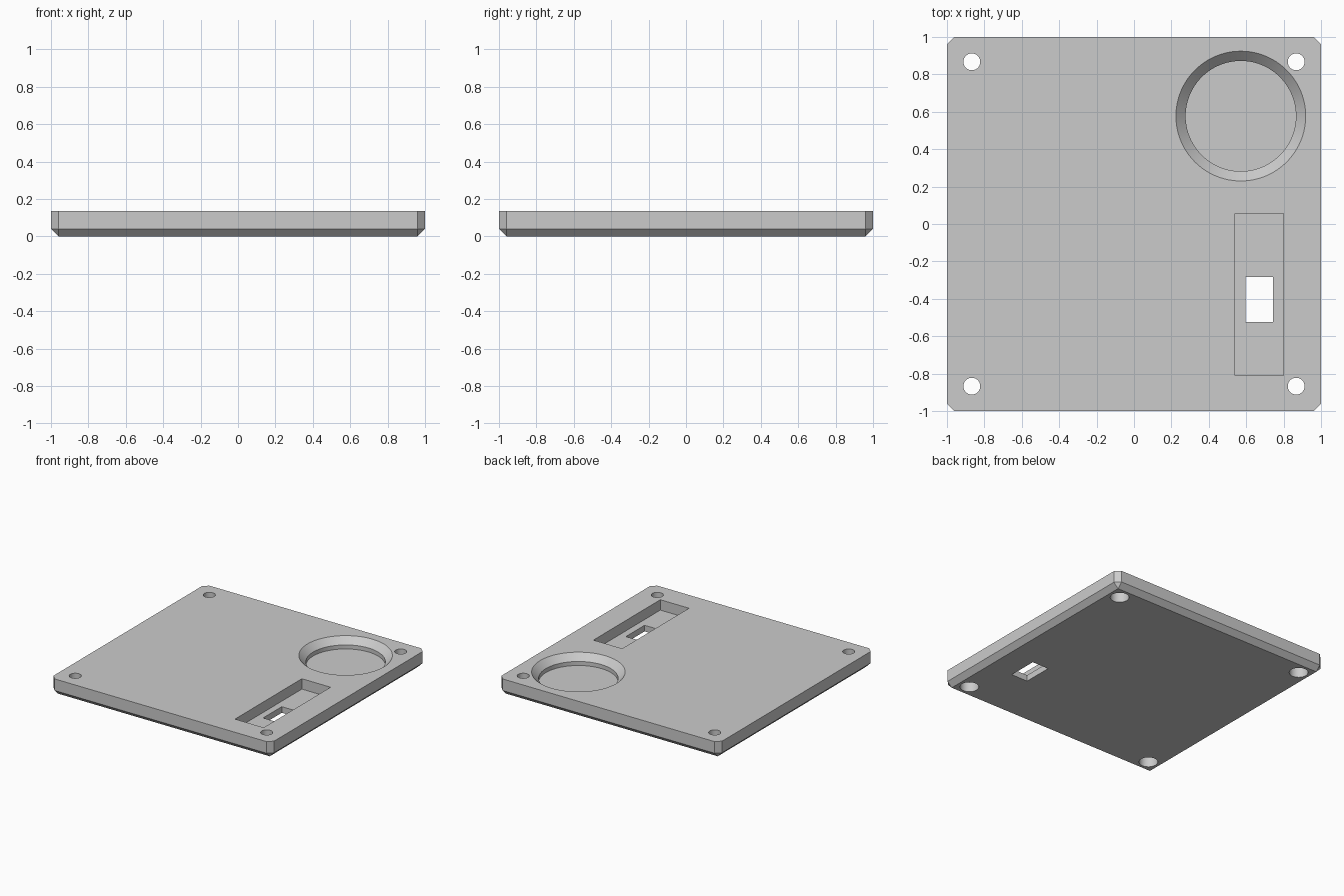
import bpy, bmesh
from math import radians
from mathutils import Matrix, Vector

default = bpy.data.objects.get("Cube")
if default:
    bpy.data.objects.remove(default, do_unlink=True)

TOP = 0.135
POCKET = 0.05    # floor height of the recesses

grey = bpy.data.materials.new("light_grey")
grey.use_nodes = True
colour = (0.6, 0.6, 0.6, 1)
grey.diffuse_color = colour
grey.node_tree.nodes["Principled BSDF"].inputs["Base Color"].default_value = colour


def add_object(name, bm):
    mesh = bpy.data.meshes.new(name)
    bmesh.ops.recalc_face_normals(bm, faces=bm.faces)
    bm.to_mesh(mesh)
    bm.free()
    mesh.materials.append(grey)
    obj = bpy.data.objects.new(name, mesh)
    bpy.context.collection.objects.link(obj)
    return obj


def box(x0, x1, y0, y1, z0, z1):
    bm = bmesh.new()
    size = Matrix.Diagonal((x1 - x0, y1 - y0, z1 - z0, 1))
    middle = Vector((x0 + x1, y0 + y1, z0 + z1)) / 2
    bmesh.ops.create_cube(bm, size=1, matrix=Matrix.Translation(middle) @ size)
    return bm


def turned(x, y, profile, sides):
    """Closed solid of revolution from (radius, height) pairs, bottom to top."""
    bm = bmesh.new()
    rings = []
    for r, z in profile:
        place = Matrix.Translation((x, y, z))
        rings.append(bmesh.ops.create_circle(bm, segments=sides, radius=r, matrix=place)["verts"])
    for low, high in zip(rings, rings[1:]):
        for i in range(sides):
            j = (i + 1) % sides
            bm.faces.new((low[i], low[j], high[j], high[i]))
    bm.faces.new(rings[0])
    bm.faces.new(rings[-1])
    return bm


# Plate: chamfered corners and chamfered lower rim
bm = box(-1, 1, -1, 1, 0, TOP)
rim = [e for e in bm.edges if min(v.co.z for v in e.verts) < 0.01]
bmesh.ops.bevel(bm, geom=rim, offset=0.04, segments=1, affect="EDGES")
plate = add_object("plate", bm)

# Round dish, long slot recess and the window through its floor
cutters = [
    add_object("dish_cutter", turned(0.571, 0.577, [
        (0.295, POCKET), (0.295, TOP - 0.052), (0.347, TOP), (0.347, TOP + 0.1)], 96)),
    add_object("slot_cutter", box(0.54, 0.80, -0.81, 0.055, POCKET, TOP + 0.1)),
    add_object("window_cutter", box(0.595, 0.743, -0.525, -0.283, -0.1, TOP)),
]

# Corner screw holes, wider from below
for sx in (-1, 1):
    for sy in (-1, 1):
        profile = [(0.07, -0.1), (0.07, 0.08), (0.045, 0.08), (0.045, TOP + 0.1)]
        cutters.append(add_object("screw_hole_cutter", turned(0.867 * sx, 0.867 * sy, profile, 48)))

bpy.context.view_layer.objects.active = plate
plate.select_set(True)
for cutter in cutters:
    cut = plate.modifiers.new(cutter.name, "BOOLEAN")
    cut.operation = "DIFFERENCE"
    cut.solver = "EXACT"
    cut.object = cutter
    bpy.ops.object.modifier_apply(modifier=cut.name)
    bpy.data.objects.remove(cutter, do_unlink=True)

bpy.ops.object.shade_smooth_by_angle(angle=radians(30))
